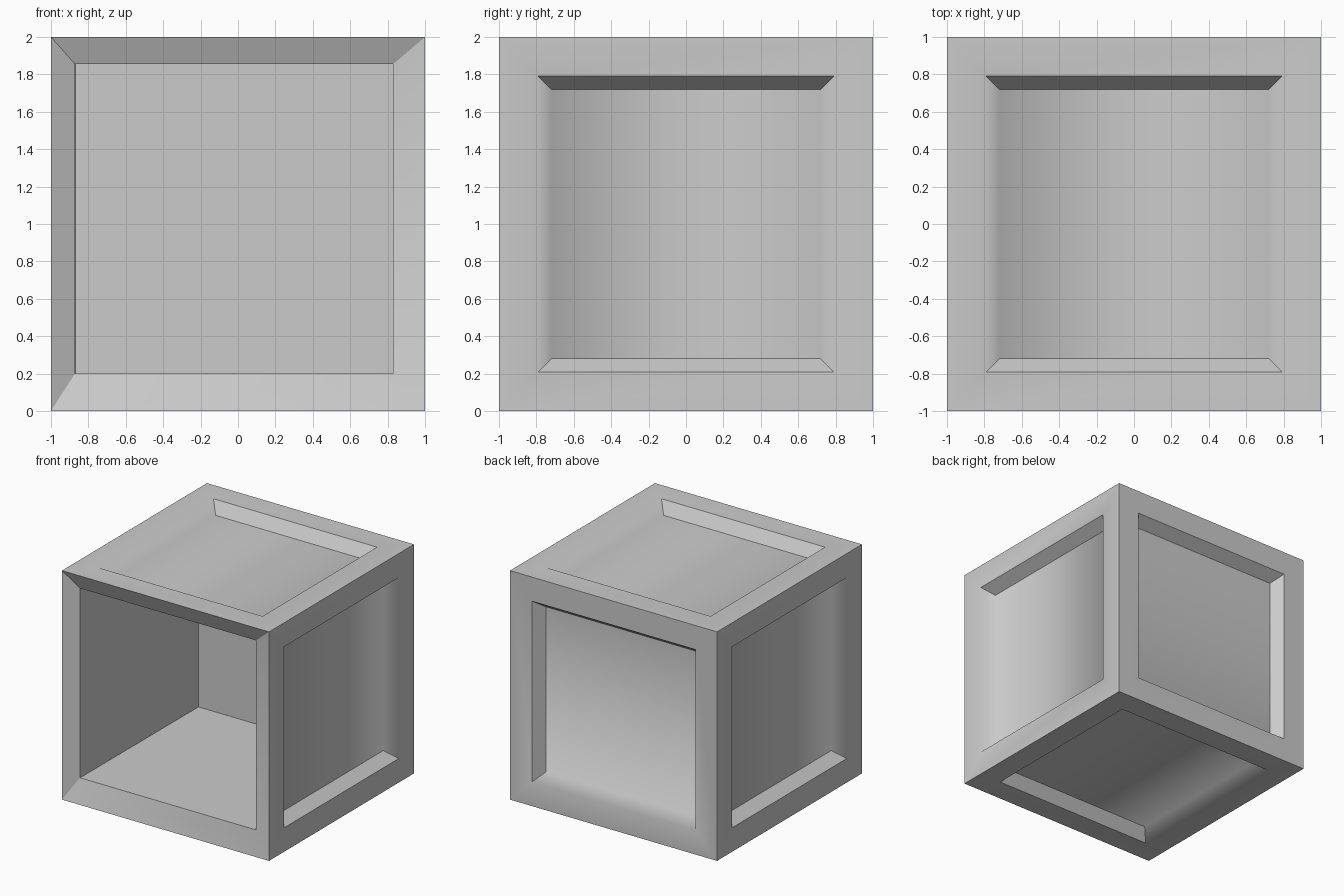
import bpy
import bmesh
import math
from mathutils import Vector

default = bpy.data.objects.get("Cube")
if default:
    bpy.data.objects.remove(default, do_unlink=True)

grey = bpy.data.materials.new("plain_grey")
grey.use_nodes = True
color = (0.6, 0.6, 0.6, 1)
grey.diffuse_color = color
grey.node_tree.nodes["Principled BSDF"].inputs["Base Color"].default_value = color

bm = bmesh.new()
bmesh.ops.create_cube(bm, size=2)
bmesh.ops.translate(bm, verts=bm.verts, vec=(0, 0, 1))
bm.normal_update()
sides = list(bm.faces)
crisp_edges = set(bm.edges)     # outer edges of the box


def inset(face, width, depth=0.0):
    """Inset a face and return the new rim faces."""
    return bmesh.ops.inset_individual(
        bm, faces=[face], thickness=width, depth=depth,
        use_even_offset=True)["faces"]


def is_crisp(normal, offset):
    """Tell which sloping walls of a recess have hard borders."""
    if abs(normal.x) > 0.5:
        return abs(offset.z) > 0.5
    if abs(normal.z) > 0.5:
        return abs(offset.y) > 0.5
    return abs(offset.x) > 0.5 or offset.z > 0.5


def recess(face):
    """Flat frame around a sunken panel with sloping walls."""
    normal = face.normal.copy()
    inset(face, 0.21)
    for wall in inset(face, 0.07, -0.1):
        offset = wall.calc_center_median() - Vector((0, 0, 1))
        if is_crisp(normal, offset):
            crisp_edges.update(wall.edges)


def place(face, x_min, x_max, y, z_min, z_max):
    """Fit the four corners of a front-facing face to a rectangle."""
    for v in face.verts:
        v.co = (x_max if v.co.x > 0 else x_min, y,
                z_max if v.co.z > 1 else z_min)


def hollow(face):
    """Sloping rim and open box interior."""
    inset(face, 0.15)
    place(face, -0.872, 0.83, -0.935, 0.2, 1.855)
    inset(face, 0.02)
    place(face, -0.865, 0.83, 0.69, 0.2, 1.855)
    return face


for side in sides:
    if side.normal.y < -0.5:
        back_wall = hollow(side)
    else:
        recess(side)

# Hard edges around the opening and inside the box
bm.normal_update()
for edge in bm.edges:
    inside = all(v.co.y < -0.9 or v in back_wall.verts for v in edge.verts)
    if inside and edge.calc_face_angle(0) > math.radians(30):
        crisp_edges.add(edge)

for face in bm.faces:
    face.smooth = True
for edge in crisp_edges:
    if edge.is_valid:
        edge.smooth = False

mesh = bpy.data.meshes.new("open_box")
bm.to_mesh(mesh)
bm.free()
mesh.materials.append(grey)
box = bpy.data.objects.new("open_box", mesh)
bpy.context.collection.objects.link(box)
